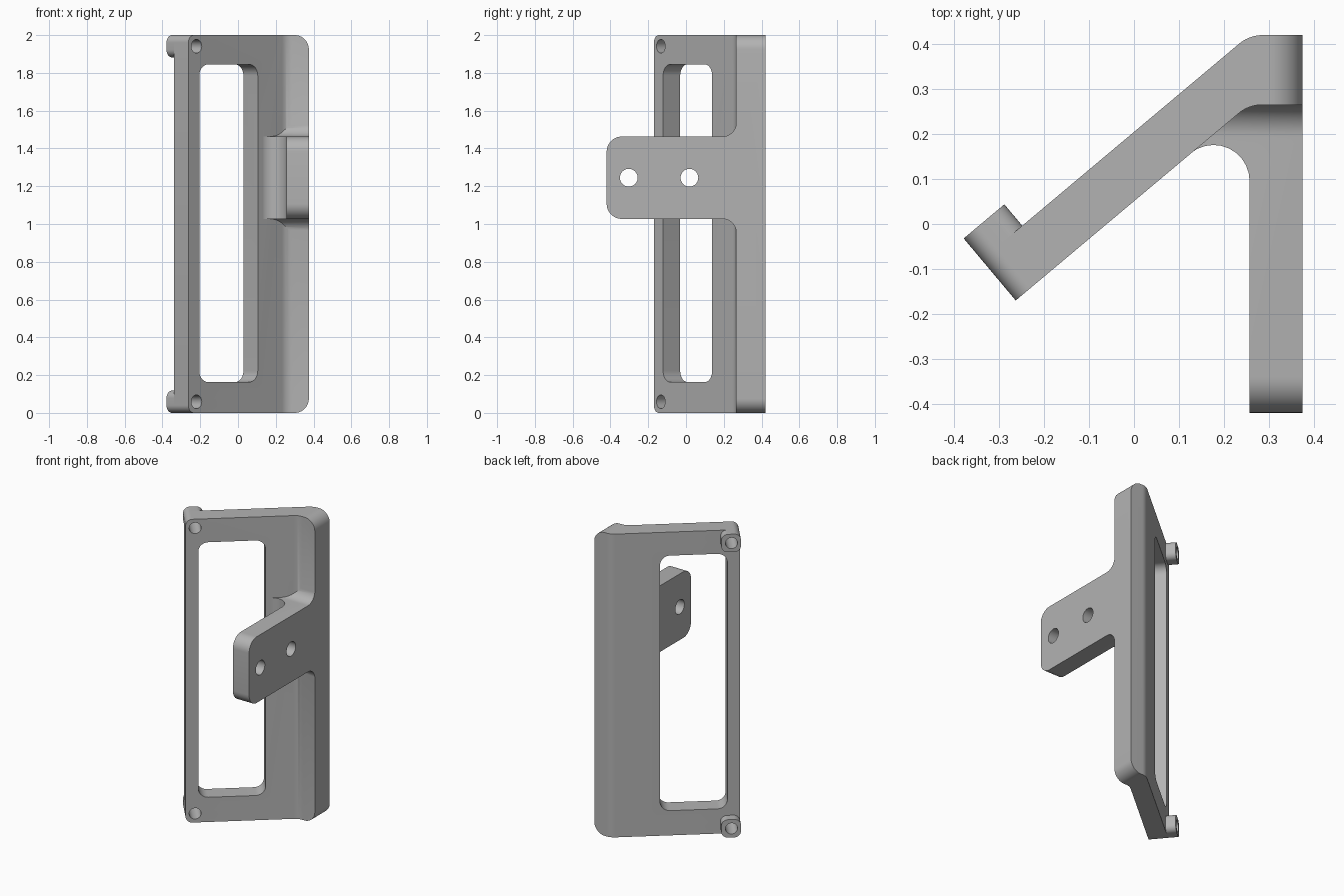
import bpy, bmesh, math
from mathutils import Vector

cube = bpy.data.objects.get("Cube")
if cube:
    bpy.data.objects.remove(cube)

X, Y, Z = Vector((1, 0, 0)), Vector((0, 1, 0)), Vector((0, 0, 1))
ANGLE = math.radians(40)
SLOPE = math.tan(ANGLE)
ALONG = Vector((math.cos(ANGLE), math.sin(ANGLE), 0))    # along the slanted wing
BACK = Vector((-math.sin(ANGLE), math.cos(ANGLE), 0))    # out of its rear face
WING_END = Vector((-0.263, -0.17, 0))
THICK, BOSS_DEPTH = 0.118, 0.18

grey = bpy.data.materials.new("plain grey")
grey.use_nodes = True
grey.diffuse_color = (0.45, 0.45, 0.45, 1)
grey.node_tree.nodes["Principled BSDF"].inputs["Base Color"].default_value = grey.diffuse_color


def rounded(corners, steps=10):
    """Polygon from (x, y, radius) corners, each replaced by an arc."""
    pts, n = [], len(corners)
    for i, (x, y, r) in enumerate(corners):
        p = Vector((x, y))
        if r == 0:
            pts.append(p)
            continue
        a = (Vector(corners[i - 1][:2]) - p).normalized()
        b = (Vector(corners[(i + 1) % n][:2]) - p).normalized()
        half = a.angle(b) / 2
        centre = p + (a + b).normalized() * r / math.sin(half)
        start = p + a * r / math.tan(half) - centre
        end = p + b * r / math.tan(half) - centre
        turn = math.atan2(start.x * end.y - start.y * end.x, start.dot(end))
        first = math.atan2(start.y, start.x)
        for k in range(steps + 1):
            t = first + turn * k / steps
            pts.append(centre + r * Vector((math.cos(t), math.sin(t))))
    return pts


def rectangle(x0, x1, y0, y1, r):
    return rounded([(x0, y0, r), (x1, y0, r), (x1, y1, r), (x0, y1, r)])


def circle(x, y, r, sides=40):
    return [Vector((x + r * math.cos(math.tau * k / sides),
                    y + r * math.sin(math.tau * k / sides))) for k in range(sides)]


def prism(name, pts, a, b, low, high, origin=Vector()):
    """Extrude a profile in the a-b plane between two depths along a x b."""
    c = a.cross(b)
    bm = bmesh.new()
    rings = [[bm.verts.new(origin + a * p.x + b * p.y + c * d) for p in pts]
             for d in (low, high)]
    for ring in rings:
        bm.faces.new(ring)
    for i in range(len(pts)):
        bm.faces.new((rings[0][i - 1], rings[0][i], rings[1][i], rings[1][i - 1]))
    bmesh.ops.recalc_face_normals(bm, faces=bm.faces)
    mesh = bpy.data.meshes.new(name)
    bm.to_mesh(mesh)
    bm.free()
    mesh.materials.append(grey)
    obj = bpy.data.objects.new(name, mesh)
    bpy.context.collection.objects.link(obj)
    return obj


def combine(obj, operation, others):
    """Apply booleans and remove the helper solids."""
    for other in others:
        mod = obj.modifiers.new("cut", 'BOOLEAN')
        mod.operation, mod.solver, mod.object = operation, 'EXACT', other
        bpy.context.view_layer.update()
        graph = bpy.context.evaluated_depsgraph_get()
        mesh = bpy.data.meshes.new_from_object(obj.evaluated_get(graph))
        obj.modifiers.clear()
        obj.data = mesh
        bpy.data.objects.remove(other)


def bevel_end(obj, on_end, radius):
    """Round the cap edges lying on one end of the plate."""
    bm = bmesh.new()
    bm.from_mesh(obj.data)
    edges = [e for e in bm.edges if all(on_end(v.co) for v in e.verts)
             and abs(e.verts[0].co.z - e.verts[1].co.z) < 0.01]
    bmesh.ops.bevel(bm, geom=edges, offset=radius, segments=10, profile=0.5,
                    affect='EDGES')
    bm.to_mesh(obj.data)
    bm.free()


def wing_prism(name, pts, low, high):
    return prism(name, pts, ALONG, Z, -high, -low, WING_END)


def front_y(x):
    return WING_END.y + (x - WING_END.x) * SLOPE


# Bent plate: slanted wing running into a straight flange
RIGHT, FLANGE_FRONT, FLANGE_BACK = 0.375, 0.265, 0.42
rear = WING_END + BACK * THICK
front_bend = WING_END.x + (FLANGE_FRONT - WING_END.y) / SLOPE
rear_bend = rear.x + (FLANGE_BACK - rear.y) / SLOPE
plate = prism("bent_plate", rounded([
    (WING_END.x, WING_END.y, 0), (front_bend, FLANGE_FRONT, 0.08),
    (RIGHT, FLANGE_FRONT, 0), (RIGHT, FLANGE_BACK, 0),
    (rear_bend, FLANGE_BACK, 0.08), (rear.x, rear.y, 0)]), X, Y, 0, 2)
bevel_end(plate, lambda co: co.x > RIGHT - 0.001, 0.075)
bevel_end(plate, lambda co: (co - WING_END).dot(ALONG) < 0.001, 0.04)

# Mounting tab: plan shape crossed with side shape, filleted into the plate
TAB_IN, LOW, HIGH = 0.257, 1.027, 1.463
tab = prism("mounting_tab", rounded([
    (RIGHT, -0.42, 0), (RIGHT, 0.34, 0), (0.3, 0.34, 0), (0.12, 0.2, 0),
    (0.12, front_y(0.12) + 0.001, 0), (TAB_IN, front_y(TAB_IN), 0.08),
    (TAB_IN, -0.42, 0)]), X, Y, 0.8, 1.7)
root = FLANGE_FRONT + 0.001
side = prism("tab_side", rounded([
    (-0.42, LOW, 0.08), (root, LOW, 0.073), (root, 0.9, 0), (0.36, 0.9, 0),
    (0.36, 1.59, 0), (root, 1.59, 0), (root, HIGH, 0.073),
    (-0.42, HIGH, 0.08)]), Y, Z, 0, 0.6)
combine(tab, 'INTERSECT', [side])
combine(plate, 'UNION', [tab])

# Window and tab holes
cutters = [wing_prism("window", rectangle(0.076, 0.48, 0.163, 1.845, 0.06), -0.03, 0.2)]
cutters += [prism("tab_hole", circle(y, 1.245, 0.047), Y, Z, 0.2, 0.45)
            for y in (-0.303, 0.018)]
parts = [plate]

# Rear bosses with screw holes through the wing
for label, z in (("lower", 0.0), ("upper", 2 - THICK)):
    hole = circle(0.057, z + THICK / 2, 0.036)
    boss = wing_prism(label + "_boss", rectangle(0, THICK, z, z + THICK, 0.04),
                      THICK, BOSS_DEPTH)
    combine(boss, 'DIFFERENCE', [wing_prism("boss_hole", hole, 0.05, 0.25)])
    cutters.append(wing_prism("wing_hole", hole, -0.05, 0.25))
    parts.append(boss)
combine(plate, 'DIFFERENCE', cutters)

# Smooth rounded faces, keep hard edges
for obj in parts:
    bpy.ops.object.select_all(action='DESELECT')
    obj.select_set(True)
    bpy.context.view_layer.objects.active = obj
    bpy.ops.object.shade_smooth_by_angle(angle=math.radians(30))
